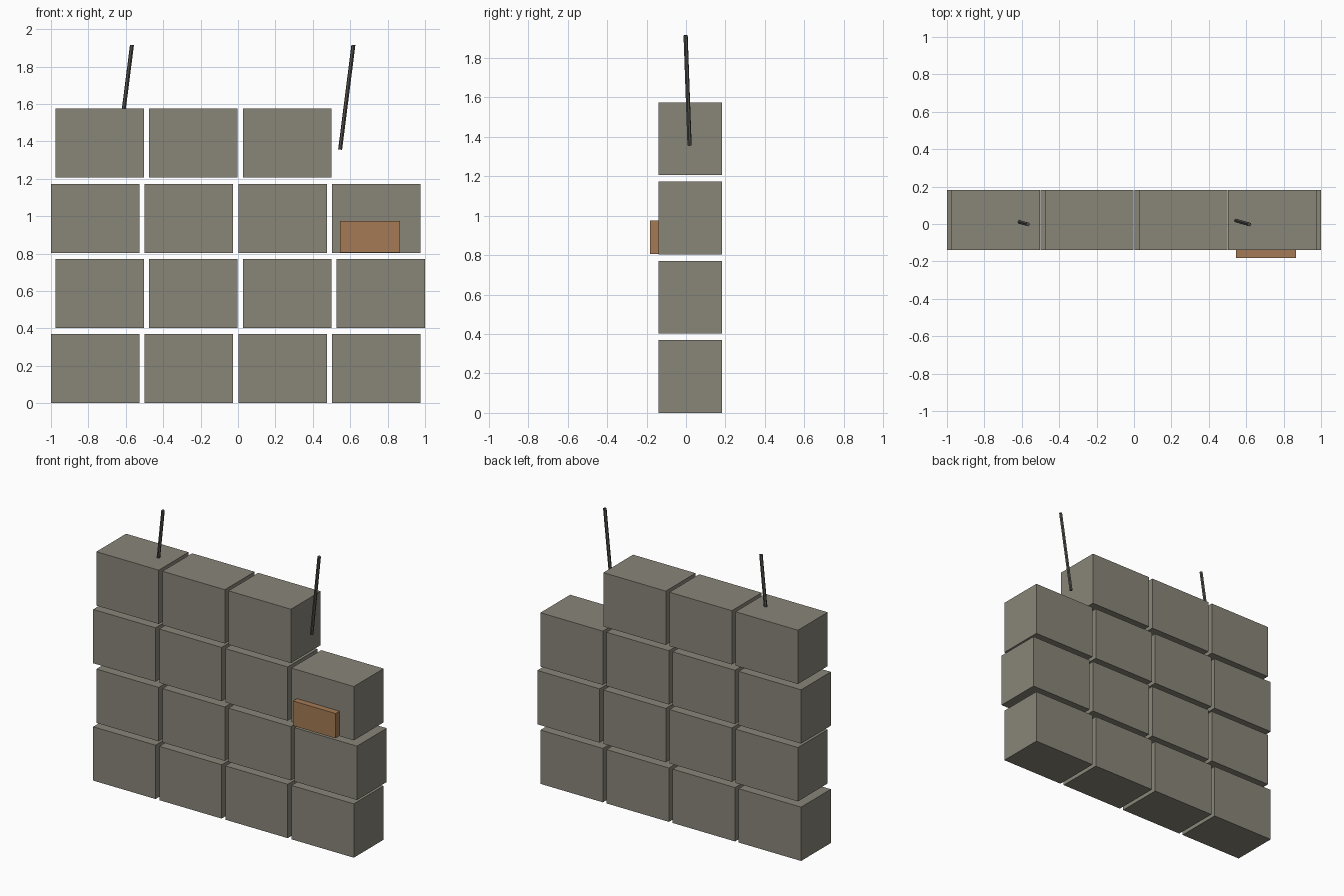
import bpy
from mathutils import Vector

if "Cube" in bpy.data.objects:
    bpy.data.objects.remove(bpy.data.objects["Cube"])


def material(name, rgb):
    m = bpy.data.materials.new(name)
    m.diffuse_color = (*rgb, 1)
    m.use_nodes = True
    m.node_tree.nodes["Principled BSDF"].inputs["Base Color"].default_value = m.diffuse_color
    return m


stone = material("grey stone", (0.25, 0.235, 0.19))
clay = material("brown clay", (0.376, 0.195, 0.089))
steel = material("dark steel", (0.085, 0.083, 0.072))


def box(name, lo, hi, mat):
    lo, hi = Vector(lo), Vector(hi)
    bpy.ops.mesh.primitive_cube_add(size=1, location=(lo + hi) / 2)
    ob = bpy.context.object
    ob.name = name
    ob.scale = hi - lo
    bpy.ops.object.transform_apply(location=False, rotation=False, scale=True)
    ob.data.materials.append(mat)


def rod(name, a, b, radius, mat):
    a, b = Vector(a), Vector(b)
    d = b - a
    bpy.ops.mesh.primitive_cylinder_add(vertices=6, radius=radius, depth=d.length,
                                        location=(a + b) / 2)
    ob = bpy.context.object
    ob.name = name
    ob.rotation_euler = d.to_track_quat('Z', 'Y').to_euler()
    ob.data.materials.append(mat)


# Staggered courses of blocks, the top one missing its right end
W, H, PITCH, RISE = 0.473, 0.369, 0.501, 0.402
for row, count in enumerate((4, 4, 4, 3)):
    x0 = -1.0 if row % 2 == 0 else -0.976
    z = row * RISE
    for i in range(count):
        x = x0 + i * PITCH
        box(f"wall_block_{row}_{i}", (x, -0.14, z), (x + W, 0.182, z + H), stone)

# Exposed brick patch on the front
box("brick_patch", (0.545, -0.182, 0.805), (0.867, -0.139, 0.975), clay)

# Leaning reinforcement bars
for name, x in (("left_bar", -0.638), ("right_bar", 0.546)):
    rod(name, (x, 0.018, 1.356), (x + 0.071, -0.002, 1.915), 0.011, steel)
